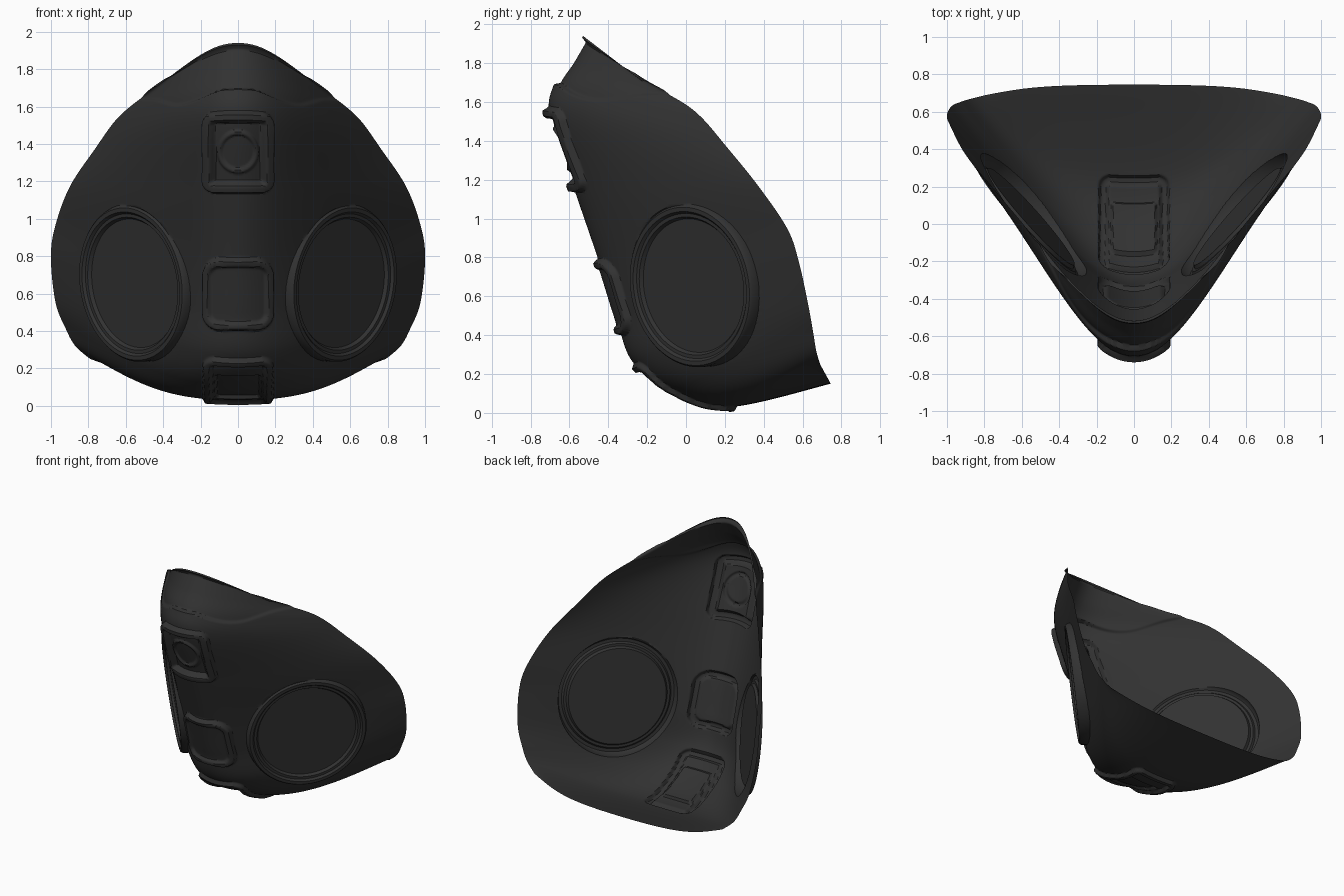
import bpy, bmesh, math
from mathutils import Vector

cube = bpy.data.objects.get("Cube")
if cube:
    bpy.data.objects.remove(cube, do_unlink=True)

mat = bpy.data.materials.new("charcoal rubber")
mat.use_nodes = True
colour = (0.032, 0.032, 0.032, 1)
mat.diffuse_color = colour
bsdf = mat.node_tree.nodes["Principled BSDF"]
bsdf.inputs["Base Color"].default_value = colour
bsdf.inputs["Roughness"].default_value = 0.7

# Section rows, nose to chin: centre y, z / half width of nose / rim x, y, z
ROWS = [
    (-.53, 1.94, .13, .43, -.23, 1.71),
    (-.60, 1.82, .17, .57, -.03, 1.605),
    (-.68, 1.69, .19, .66, .08, 1.52),
    (-.70, 1.52, .20, .76, .20, 1.38),
    (-.575, 1.15, .20, .90, .37, 1.17),
    (-.445, .77, .20, .98, .52, .95),
    (-.36, .50, .21, 1.0, .58, .78),
    (-.28, .27, .25, .975, .63, .55),
    (-.09, .11, .33, .92, .655, .41),
    (.22, .03, .40, .87, .67, .32),
    (.745, .15, .50, .79, .69, .25),
]
STEP, COLS = 0.009, 110


def smooth(a, b, x):
    t = min(max((x - a) / (b - a), 0), 1)
    return t * t * (3 - 2 * t)


def band(d, a, b, soft):
    """1 between a and b, fading to 0 over soft."""
    return smooth(a, a + soft, d) * (1 - smooth(b - soft, b, d))


def catmull(p, t):
    return [(2 * q + (r - o) * t + (2 * o - 5 * q + 4 * r - s) * t * t
             + (3 * q - o - 3 * r + s) * t ** 3) / 2 for o, q, r, s in zip(*p)]


def rounded_rect(u, v, w, h, r):
    """Signed distance to a rounded rectangle of half sizes w, h."""
    qx, qy = abs(u) - w + r, abs(v) - h + r
    return math.hypot(max(qx, 0), max(qy, 0)) + min(max(qx, qy), 0) - r


def section(row):
    """Half section from the centre line to the rim."""
    y, z, a, rx, ry, rz = row
    p0, p1, p3 = Vector((0, y, z)), Vector((a, y, z)), Vector((rx, ry, rz))
    p2 = p1.lerp(p3, 0.3)
    for j in range(COLS + 1):
        t = j / COLS
        s = 1 - t
        yield p0 * s ** 3 + p1 * (3 * s * s * t) + p2 * (3 * s * t * t) + p3 * t ** 3


# Base surface of the mask
dense = []
for i in range(len(ROWS) - 1):
    quad = [ROWS[max(i - 1, 0)], ROWS[i], ROWS[i + 1], ROWS[min(i + 2, len(ROWS) - 1)]]
    n = max(8, int(math.dist(ROWS[i][:2], ROWS[i + 1][:2]) / STEP))
    dense += [catmull(quad, k / n) for k in range(n)]
dense.append(ROWS[-1])

# Length along the centre line, zero at the front edge of the chin
along = [0]
for a, b in zip(dense, dense[1:]):
    along.append(along[-1] + math.dist(a[:2], b[:2]))
chin = next(s for s, row in zip(along, dense) if row[1] < .26)
along = [s - chin for s in along]

verts = []
for row in dense:
    half = list(section(row))
    verts += [Vector((-p.x, p.y, p.z)) for p in half[:0:-1]] + half
W = 2 * COLS + 1
faces = [(i * W + j, (i + 1) * W + j, (i + 1) * W + j + 1, i * W + j + 1)
         for i in range(len(dense) - 1) for j in range(W - 1)]
mesh = bpy.data.meshes.new("mask_shell")
mesh.from_pydata(verts, [], faces)
mesh.update()


def relief(p, s, rim_gap):
    """Raised frames, valve, chin plate and nose panel, along the normal."""
    x, y, z = p
    h = 0
    if y < 0 and 1.0 < z < 1.65:      # upper valve frame
        d = rounded_rect(x, z - 1.355, .187, .217, .07)
        h += .034 * band(d, -.062, .004, .018)
        h -= .012 * (1 - smooth(-.066, -.054, d))
        h += .012 * band(math.hypot(x, z - 1.355), .085, .12, .012)
    elif y < 0 and .36 < z < .9:      # middle frame
        d = rounded_rect(x, z - .597, .187, .195, .095)
        h += .032 * band(d, -.056, .004, .018)
        h += .012 * (1 - smooth(-.056, -.044, d))
    elif -.05 < s < .7:               # chin frame and plate
        d = rounded_rect(x, s - .3, .187, .295, .07)
        h += .025 * band(d, -.055, .004, .018)
        plate = rounded_rect(x, s - .295, .12, .15, .015)
        h -= .02 * (1 - smooth(-.006, .006, plate))
    if z > 1.55 and y < 0:            # recessed nose panel
        ax = abs(x)
        edge = 1.7 - .09 * smooth(.04, .33, ax) + .03 * smooth(.33, .47, ax)
        depth = .01 + .02 * (1 - smooth(.05, .35, ax))
        h -= depth * smooth(edge - .01, edge + .012, z) * smooth(.01, .022, rim_gap)
    return h


# Press the relief into the sheet
normals = [v.normal.copy() for v in mesh.vertices]
for k, v in enumerate(mesh.vertices):
    p = verts[k]
    v.co = p + normals[k] * relief(p, along[k // W], (p - verts[k % W]).length)

# Round filter seats: radius, height of each ring from the rim inwards
SEAT = [(.42, .02), (.41, .032), (.388, .032), (.376, .018), (.358, .018), (.346, .0)]
CUT = .425


def filter_seat(bm, side):
    centre = Vector((.55 * side, .04, .655))
    axis = Vector((.74 * side, -.66, -.12)).normalized()

    def polar(p):
        d = (p - centre).dot(axis)
        out = p - centre - axis * d
        return d, out.length, out.normalized()

    def inside(p, radius):
        d, r, _ = polar(p)
        return r < radius and abs(d) < .2

    # Open a clean round hole in the shell
    hole = [f for f in bm.faces if inside(f.calc_center_median(), CUT)]
    bmesh.ops.delete(bm, geom=hole, context='FACES')
    lip = [v for v in bm.verts if v.is_boundary and inside(v.co, CUT + .03)]
    for v in lip:
        d, _, out = polar(v.co)
        v.co = centre + axis * d + out * CUT
    bmesh.ops.remove_doubles(bm, verts=lip, dist=.002)
    loop = [e for e in bm.edges if e.is_boundary
            and all(inside(v.co, CUT + .03) for v in e.verts)]

    # Step the lip up over the ring and down to the flat floor
    for radius, height in SEAT:
        geom = bmesh.ops.extrude_edge_only(bm, edges=loop)["geom"]
        for v in geom:
            if isinstance(v, bmesh.types.BMVert):
                v.co = centre + axis * height + polar(v.co)[2] * radius
        loop = [e for e in geom if isinstance(e, bmesh.types.BMEdge) and e.is_boundary]
    for floor in bmesh.ops.edgeloop_fill(bm, edges=loop)["faces"]:
        floor.normal_update()
        if floor.normal.dot(axis) < 0:
            floor.normal_flip()


bm = bmesh.new()
bm.from_mesh(mesh)
for side in (1, -1):
    filter_seat(bm, side)
bm.to_mesh(mesh)
bm.free()
mesh.materials.append(mat)
mesh.update()

shell = bpy.data.objects.new("mask_shell", mesh)
bpy.context.collection.objects.link(shell)
bpy.context.view_layer.objects.active = shell
shell.select_set(True)
bpy.ops.object.shade_smooth_by_angle(angle=math.radians(40))
